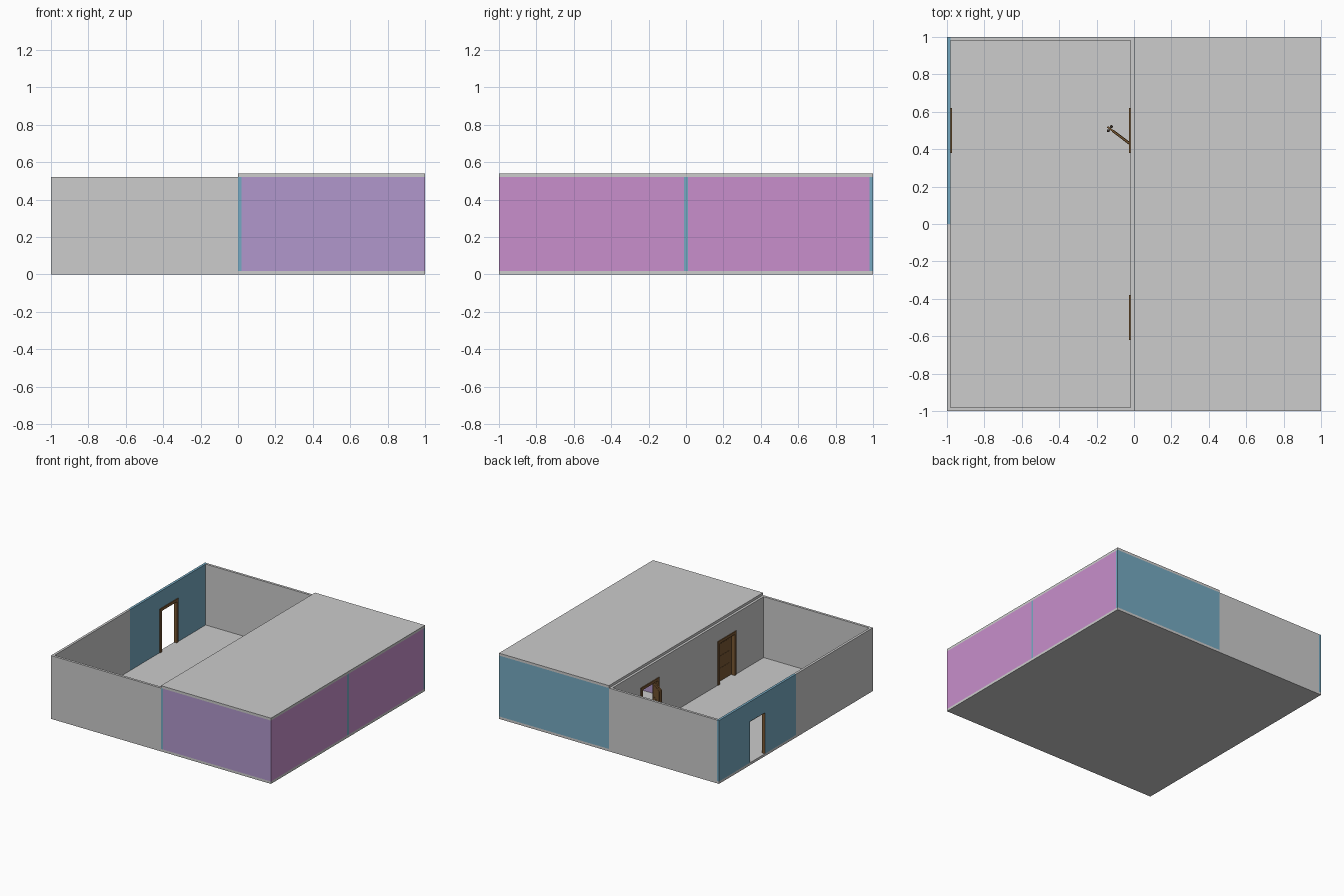
import bpy, bmesh, math
from mathutils import Matrix, Vector

if "Cube" in bpy.data.objects:
    bpy.data.objects.remove(bpy.data.objects["Cube"])


def mat(name, r, g, b):
    m = bpy.data.materials.new(name)
    m.diffuse_color = [((c / 255 + 0.055) / 1.055) ** 2.4 for c in (r, g, b)] + [1]
    m.use_nodes = True
    m.node_tree.nodes["Principled BSDF"].inputs["Base Color"].default_value = m.diffuse_color
    return m


GREY = mat("plain grey", 204, 204, 204)
BLUE = mat("blue paint", 118, 170, 194)
PURPLE = mat("purple paint", 177, 151, 204)
PINK = mat("pink paint", 200, 143, 204)
WOOD = mat("brown wood", 122, 89, 52)
DARK = mat("dark metal", 62, 50, 40)

T, Z0, Z1 = 0.02, 0.02, 0.52      # wall thickness, floor top, wall top
DOOR_W, DOOR_TOP = 0.2, 0.36


def finish(bm, name, mats):
    bmesh.ops.recalc_face_normals(bm, faces=bm.faces)
    me = bpy.data.meshes.new(name)
    bm.to_mesh(me)
    bm.free()
    ob = bpy.data.objects.new(name, me)
    for m in mats:
        me.materials.append(m)
    bpy.context.collection.objects.link(ob)
    return ob


def add_box(bm, lo, hi):
    lo, hi = Vector(lo), Vector(hi)
    return bmesh.ops.create_cube(bm, size=1, matrix=Matrix.Translation((lo + hi) / 2)
                                 @ Matrix.Diagonal((*(hi - lo), 1)))["verts"]


def box(name, lo, hi, *mats, rule=None):
    bm = bmesh.new()
    add_box(bm, lo, hi)
    bm.normal_update()
    for f in bm.faces:
        if rule and rule(f.normal):
            f.material_index = 1
    return finish(bm, name, mats)


def extrude_x(name, outline, x0, x1, m):
    """Extrude a (y, z) outline along x."""
    bm = bmesh.new()
    face = bm.faces.new([bm.verts.new((x0, y, z)) for y, z in outline])
    new = bmesh.ops.extrude_face_region(bm, geom=[face], use_keep_orig=True)["geom"]
    bmesh.ops.translate(bm, vec=(x1 - x0, 0, 0),
                        verts=[v for v in new if isinstance(v, bmesh.types.BMVert)])
    return finish(bm, name, [m])


def door_wall(name, x0, y0, y1, doors, m):
    """Wall along y with doorways notched out of its lower edge."""
    pts = [(y0, Z0)]
    for d in doors:
        a, b = d - DOOR_W / 2, d + DOOR_W / 2
        pts += [(a, Z0), (a, DOOR_TOP), (b, DOOR_TOP), (b, Z0)]
    pts += [(y1, Z0), (y1, Z1), (y0, Z1)]
    return extrude_x(name, pts, x0, x0 + T, m)


def arch(y, half_out, top_out, half_in, top_in):
    return [(y - half_out, Z0), (y - half_out, top_out), (y + half_out, top_out), (y + half_out, Z0),
            (y + half_in, Z0), (y + half_in, top_in), (y - half_in, top_in), (y - half_in, Z0)]


def door_frame(name, y, face, sign, depth):
    """Casing on one wall face, plus a thin lining running through the wall."""
    extrude_x(name + "_casing", arch(y, 0.12, 0.38, 0.097, 0.357), face, face + sign * 0.006, WOOD)
    extrude_x(name + "_lining", arch(y, 0.0995, 0.3595, 0.096, 0.356), face, face - sign * depth, WOOD)


def door_leaf(name, hinge, angle):
    """Panelled leaf running along +y from its hinge, with a knob on each side."""
    w, t = 0.19, 0.005
    bm = bmesh.new()
    add_box(bm, (-t, 0, Z0 + 0.002), (t, w, 0.354))
    for s in (-1, 1):
        for z in (0.05, 0.15, 0.25):
            add_box(bm, (min(s * t, s * 0.007), 0.03, z), (max(s * t, s * 0.007), w - 0.035, z + 0.08))
    place = Matrix.Translation(hinge) @ Matrix.Rotation(angle, 4, 'Z')
    finish(bm, name, [WOOD]).matrix_world = place
    bm = bmesh.new()
    for s in (-1, 1):
        bmesh.ops.create_uvsphere(bm, u_segments=12, v_segments=8, radius=0.008,
                                  matrix=Matrix.Translation((s * 0.014, w - 0.016, 0.185)))
    knob = finish(bm, name + "_knobs", [DARK])
    knob.matrix_world = place
    for p in knob.data.polygons:
        p.use_smooth = True


# Floor and the roof over the right half
box("floor", (-1, -1, 0), (1, 1, Z0), GREY)
box("ceiling", (0, -1, Z1), (1, 1, Z1 + T), GREY)

# Open left room
door_wall("left_wall_front", -1, -1, 0, [], GREY)
door_wall("left_wall_back", -1, 0, 1, [0.5], BLUE)
box("open_room_front_wall", (-1 + T, -1, Z0), (-T, -1 + T, Z1), GREY)
box("open_room_back_wall", (-1 + T, 1 - T, Z0), (-T, 1, Z1), GREY)
door_wall("open_room_inner_wall", -T, -1, 1, [-0.5, 0.5], GREY)

# Two roofed right rooms
door_wall("roofed_room_inner_wall", 0, -1, 1, [-0.5, 0.5], BLUE)
box("roofed_room_back_wall", (T, 1 - T, Z0), (1, 1, Z1), BLUE)
box("roofed_room_front_wall", (T, -1, Z0), (1, -1 + T, Z1), PURPLE, PINK,
    rule=lambda n: n.x > 0.5)
box("dividing_wall", (T, -0.01, Z0), (1, 0.01, Z1), PURPLE, BLUE,
    rule=lambda n: abs(n.y) < 0.5)
box("right_wall_front", (1 - T, -1 + T, Z0), (1, -0.01, Z1), PINK)
box("right_wall_back", (1 - T, 0.01, Z0), (1, 1 - T, Z1), PINK)

# Door frames and doors
door_frame("left_doorway", 0.5, -1 + T, 1, T)
door_frame("back_doorway", 0.5, -T, -1, 2 * T)
door_frame("front_doorway", -0.5, -T, -1, 2 * T)
door_leaf("open_door", (0.01, 0.405, 0), math.radians(53))
door_leaf("closed_door", (0.01, -0.595, 0), 0)
